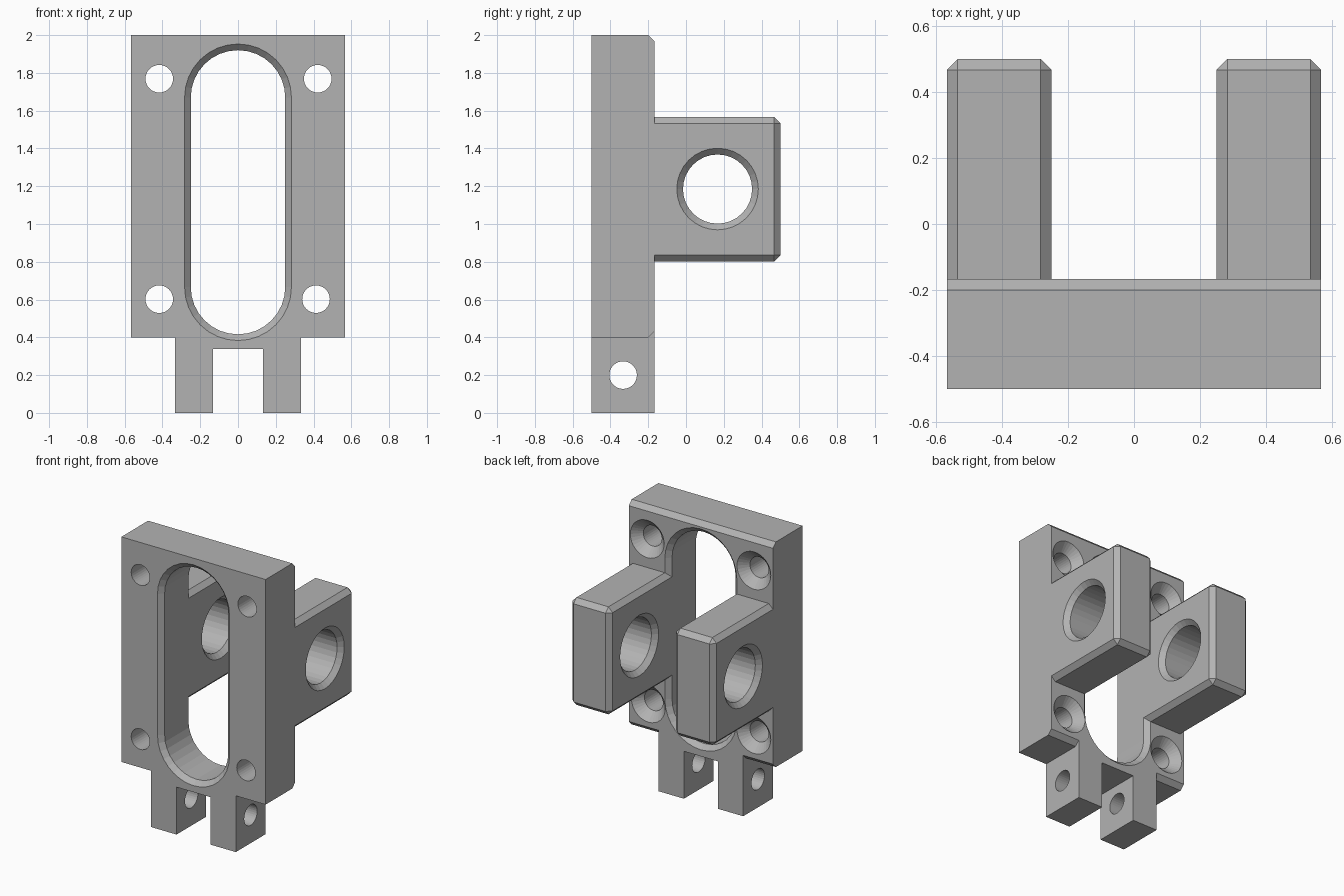
import bpy
import bmesh
from math import pi, cos, sin
from mathutils import Vector

if "Cube" in bpy.data.objects:
    bpy.data.objects.remove(bpy.data.objects["Cube"])

CHAMFER = 0.033
HALF_W, FRONT, REAR = 0.567, -0.5, -0.167

grey = bpy.data.materials.new("plain grey")
grey.use_nodes = True
grey.diffuse_color = (0.45, 0.45, 0.45, 1)
grey.node_tree.nodes["Principled BSDF"].inputs["Base Color"].default_value = (0.45, 0.45, 0.45, 1)


def finish(name, bm):
    bmesh.ops.recalc_face_normals(bm, faces=bm.faces)
    mesh = bpy.data.meshes.new(name)
    bm.to_mesh(mesh)
    bm.free()
    mesh.materials.append(grey)
    obj = bpy.data.objects.new(name, mesh)
    bpy.context.collection.objects.link(obj)
    return obj


def loft(name, rings):
    """Closed solid through a list of matching rings of points."""
    bm = bmesh.new()
    loops = [[bm.verts.new(p) for p in ring] for ring in rings]
    n = len(loops[0])
    for a, b in zip(loops, loops[1:]):
        for i in range(n):
            j = (i + 1) % n
            bm.faces.new((a[i], a[j], b[j], b[i]))
    bm.faces.new(loops[0])
    bm.faces.new(loops[-1])
    return finish(name, bm)


def box(name, lo, hi, chamfer=0):
    bm = bmesh.new()
    bmesh.ops.create_cube(bm, size=1)
    lo, hi = Vector(lo), Vector(hi)
    for v in bm.verts:
        v.co = (lo + hi) / 2 + v.co * (hi - lo)
    if chamfer:
        # leave the edges of the mounting end square
        edges = [e for e in bm.edges if max(v.co.y for v in e.verts) > lo.y + 0.01
                 and not all(abs(v.co.y - lo.y) < 0.01 for v in e.verts)]
        bmesh.ops.bevel(bm, geom=edges, offset=chamfer, segments=1,
                        profile=0.5, affect='EDGES')
    return finish(name, bm)


def bore(name, axis, u, z, stations, stretch=0, sides=32):
    """Round or slotted cutter; stations are (distance along axis, radius)."""
    half = sides // 2
    angles = [(2 * pi * i / sides, stretch if i <= half else -stretch) for i in range(sides)]
    if stretch:
        angles.insert(half + 1, (pi, -stretch))
        angles.append((2 * pi, -stretch))
    rings = []
    for d, r in stations:
        pts = [(u + r * cos(a), z + r * sin(a) + s) for a, s in angles]
        rings.append([(p, d, q) if axis == 'Y' else (d, p, q) for p, q in pts])
    return loft(name, rings)


def combine(target, tool, operation):
    mod = target.modifiers.new(operation.lower(), 'BOOLEAN')
    mod.operation, mod.object, mod.solver = operation, tool, 'EXACT'
    graph = bpy.context.evaluated_depsgraph_get()
    mesh = bpy.data.meshes.new_from_object(target.evaluated_get(graph))
    target.modifiers.clear()
    target.data = mesh
    bpy.data.objects.remove(tool)


# Upright plate with chamfered rear top and bottom edges
profile = [(FRONT, 0.4), (REAR - CHAMFER, 0.4), (REAR, 0.4 + CHAMFER),
           (REAR, 2 - CHAMFER), (REAR - CHAMFER, 2), (FRONT, 2)]
bracket = loft("bracket", [[(x, y, z) for y, z in profile] for x in (-HALF_W, HALF_W)])

# Forked foot with a cross pin hole
foot = box("foot", (-0.333, FRONT, 0), (0.333, REAR, 0.5))
combine(foot, box("fork_gap", (-0.133, -0.7, -0.1), (0.133, 0, 0.337)), 'DIFFERENCE')
combine(foot, bore("pin_hole", 'X', -0.333, 0.2, [(-0.5, 0.073), (0.5, 0.073)]), 'DIFFERENCE')
combine(bracket, foot, 'UNION')

# Long slot, chamfered at both mouths
over = 0.05
slot = [(FRONT - over, 0.25 + CHAMFER + over), (FRONT + CHAMFER, 0.25),
        (REAR - CHAMFER, 0.25), (REAR + over, 0.25 + CHAMFER + over)]
combine(bracket, bore("slot", 'Y', 0, 1.168, slot, stretch=0.502), 'DIFFERENCE')

# Countersunk screw holes
screw = [(FRONT - over, 0.073), (REAR - 0.06, 0.073), (REAR + over, 0.073 + 0.06 + over)]
for x, z in ((-0.417, 0.602), (0.413, 0.602), (-0.417, 1.769), (0.422, 1.769)):
    combine(bracket, bore("screw_hole", 'Y', x, z, screw), 'DIFFERENCE')

# Pair of rear lugs, each with a chamfered bore
for side in (-1, 1):
    inner, outer = 0.25, HALF_W
    xs = sorted((side * inner, side * outer))
    lug = box("lug", (xs[0], REAR - 0.1, 0.802), (xs[1], 0.5, 1.566), CHAMFER)
    hole = [(inner - over, 0.183 + CHAMFER + over), (inner + CHAMFER, 0.183),
            (outer - CHAMFER, 0.183), (outer + over, 0.183 + CHAMFER + over)]
    hole = [(side * d, r) for d, r in hole]
    combine(lug, bore("lug_bore", 'X', 0.167, 1.185, hole), 'DIFFERENCE')
    combine(bracket, lug, 'UNION')
